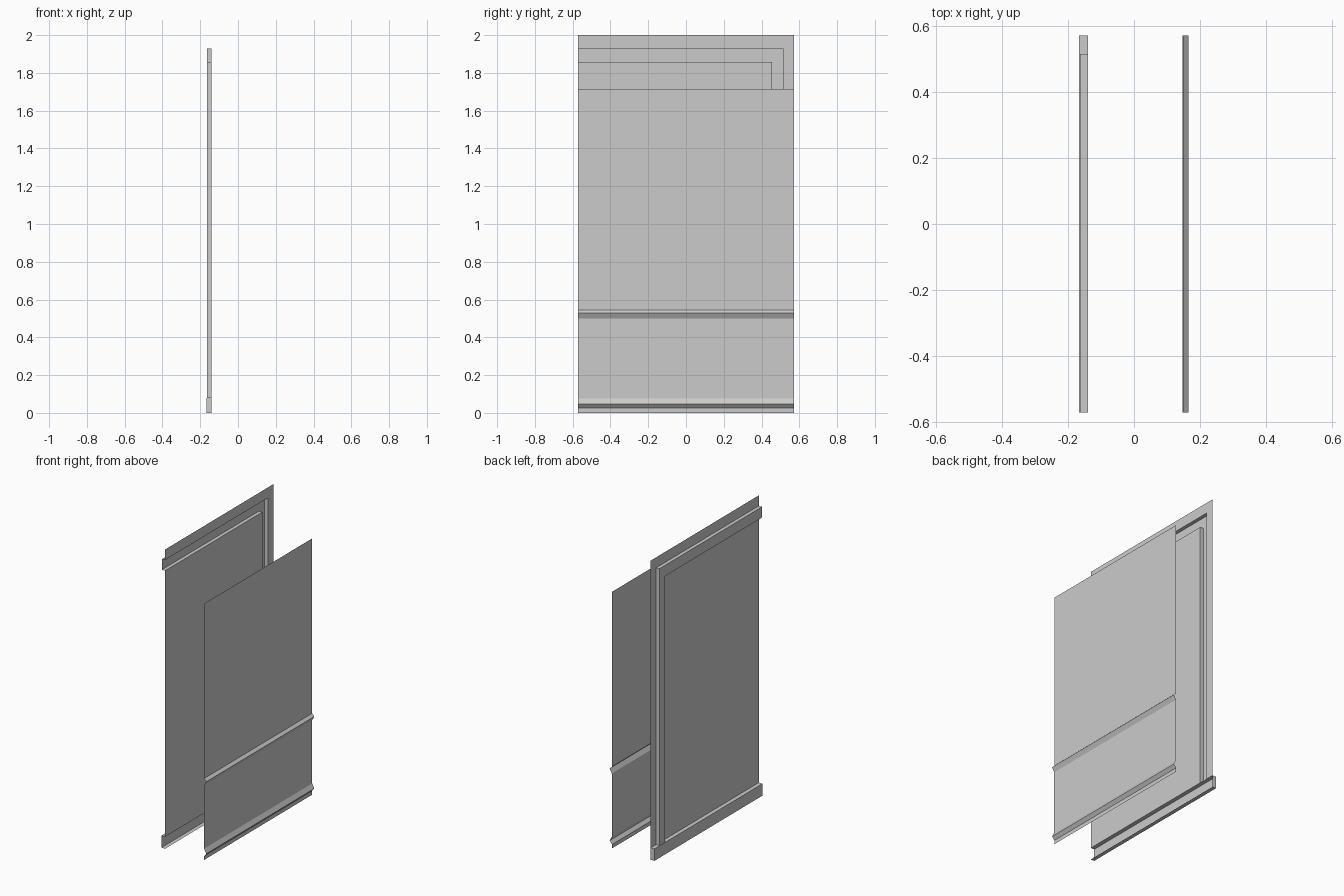
import bpy, bmesh
from mathutils import Vector

if "Cube" in bpy.data.objects:
    bpy.data.objects.remove(bpy.data.objects["Cube"])

Y = 0.571          # half length of both walls
XW = -0.139        # wall plane of the left sheet
XC = -0.163        # casing face
XB = -0.166        # baseboard face


def loft(name, lines, facing, cap=None):
    """Skin neighbouring polylines with quads; open sheet facing the given way."""
    bm = bmesh.new()
    rows = [[bm.verts.new(p) for p in line] for line in lines]
    for a, b in zip(rows, rows[1:]):
        for i in range(len(a) - 1):
            bm.faces.new((a[i], a[i + 1], b[i + 1], b[i]))
    if cap is not None:
        bm.faces.new([r[cap] for r in rows])
    bmesh.ops.recalc_face_normals(bm, faces=bm.faces)
    bm.normal_update()
    big = max(bm.faces, key=lambda f: f.calc_area() * abs(f.normal.x))
    if big.normal.x * facing < 0:
        bmesh.ops.reverse_faces(bm, faces=bm.faces)
    me = bpy.data.meshes.new(name)
    bm.to_mesh(me)
    bm.free()
    ob = bpy.data.objects.new(name, me)
    bpy.context.collection.objects.link(ob)
    return ob


def extrude(name, profile, facing, cap=None):
    """Run an (x, z) profile along the length of the wall."""
    return loft(name, [[(x, -Y, z), (x, Y, z)] for x, z in profile], facing, cap)


def corner(x, y, z):
    """Door outline: along the top, then down the jamb to the baseboard."""
    return [(x, -Y, z), (x, y, z), (x, y, 0.08)]


# Right wall: one moulded sheet, split into its parts
extrude("wainscot_baseboard", [(0.147, 0), (0.147, 0.026), (0.165, 0.047), (0.149, 0.077)], 1)
extrude("wainscot_panel", [(0.149, 0.077), (0.149, 0.50)], 1)
extrude("chair_rail", [(0.149, 0.50), (0.165, 0.529), (0.148, 0.545)], 1)
extrude("upper_wall", [(0.148, 0.545), (0.148, 1.714)], 1)

# Left wall: surround, raised L-shaped casing, door panel
loft("door_surround", [corner(XW, Y, 2.0), corner(XW, 0.514, 1.93)], -1)
loft("door_casing", [corner(XW, 0.514, 1.93), corner(XC, 0.514, 1.93),
                     corner(XC, 0.455, 1.858), corner(XW, 0.455, 1.858)], -1)
loft("door_panel", [[(XW, -Y, 0.08), (XW, 0.455, 0.08)],
                    [(XW, -Y, 1.858), (XW, 0.455, 1.858)]], -1)

# Baseboard of the left wall: hollow behind, closed at the far end
extrude("door_baseboard", [(XW, 0.08), (XB, 0.08), (XB, 0), (XW, 0)], -1, cap=1)
